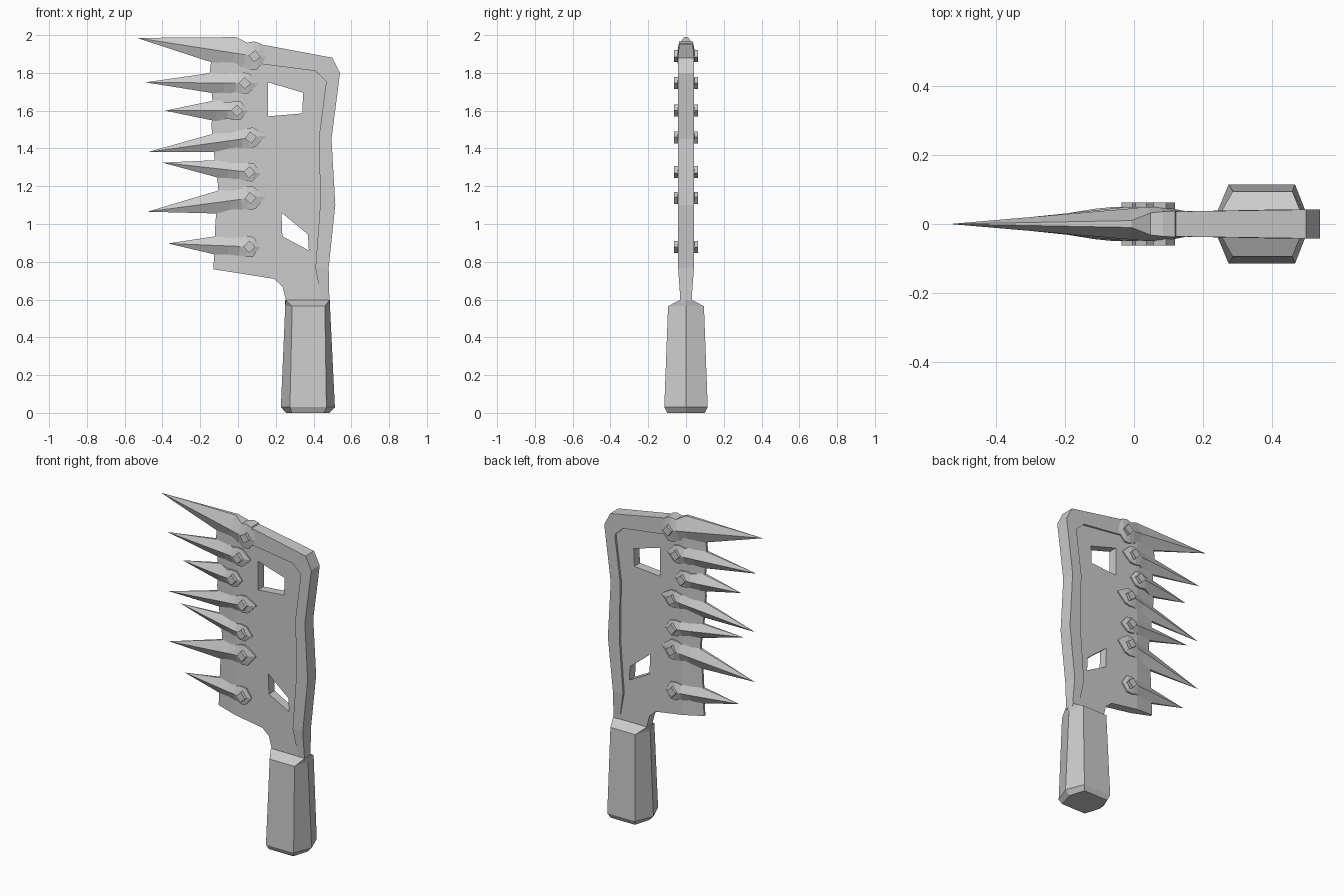
import bpy, bmesh
from mathutils import Vector

if "Cube" in bpy.data.objects:
    bpy.data.objects.remove(bpy.data.objects["Cube"])


def finish(bm, name):
    bmesh.ops.remove_doubles(bm, verts=bm.verts[:], dist=1e-5)
    bmesh.ops.recalc_face_normals(bm, faces=bm.faces[:])
    me = bpy.data.meshes.new(name)
    bm.to_mesh(me)
    bm.free()
    ob = bpy.data.objects.new(name, me)
    bpy.context.collection.objects.link(ob)
    return ob


def loft(name, rings):
    """Skin a list of equal-length point rings and cap both ends."""
    bm = bmesh.new()
    vs = [[bm.verts.new(p) for p in r] for r in rings]
    n = len(vs[0])
    for a, b in zip(vs, vs[1:]):
        for i in range(n):
            j = (i + 1) % n
            bm.faces.new((a[i], a[j], b[j], b[i]))
    bm.faces.new(vs[0])
    bm.faces.new(vs[-1])
    return finish(bm, name)


def plate(name, loops, half):
    """Flat sheet in xz from an outline plus hole loops, given thickness in y."""
    bm = bmesh.new()
    edges = []
    for lp in loops:
        v = [bm.verts.new((x, -half, z)) for x, z in lp]
        edges += [bm.edges.new((v[i], v[(i + 1) % len(v)])) for i in range(len(v))]
    bmesh.ops.triangle_fill(bm, edges=edges, use_beauty=True, normal=(0, -1, 0))
    ext = bmesh.ops.extrude_face_region(bm, geom=bm.faces[:], use_keep_orig=True)
    for v in ext["geom"]:
        if isinstance(v, bmesh.types.BMVert):
            v.co.y = half
    return finish(bm, name)


def strip_ring(a, ya, b, yb):
    return [(a[0], -ya, a[1]), (b[0], -yb, b[1]), (b[0], yb, b[1]), (a[0], ya, a[1])]


# blade body with two window holes
T = 0.028
plate("blade_body", [
    [(0, .74), (.19, .71), (.235, .67), (.257, .585), (.47, .585), (.46, .77),
     (.48, 1.1), (.47, 1.45), (.5, 1.8), (.46, 1.85), (.1, 1.92), (0, 1.93)],
    [(.16, 1.75), (.345, 1.695), (.34, 1.585), (.16, 1.57)],
    [(.23, 1.06), (.37, .945), (.375, .86), (.235, .935)]], T)

# sharpened cutting edge, tapering away from the body
edge = [(-.13, .76, .74), (-.12, 1.0, 1.0), (-.105, 1.2, 1.2), (-.125, 1.35, 1.35),
        (-.14, 1.51, 1.51), (-.135, 1.65, 1.65), (-.15, 1.8, 1.8), (-.14, 1.88, 1.93)]
loft("cutting_edge", [strip_ring((x, z), .007, (0, zi), T) for x, z, zi in edge])

# raised spine along the back and top
spine = [((.435, .585), (.485, .585), .03), ((.435, .63), (.483, .63), .032),
         ((.41, .77), (.48, .77), .042), ((.435, 1.1), (.515, 1.1), .042),
         ((.43, 1.47), (.495, 1.45), .042), ((.467, 1.755), (.54, 1.8), .042),
         ((.41, 1.81), (.5, 1.88), .042), ((.1, 1.85), (.1, 1.955), .036)]
loft("spine", [strip_ring(a, y, b, y) for a, b, y in spine])

# six-sided handle: z, outer left/right, flat left/right, half depth
handle = [(0, .255, .485, .285, .455, .1), (.03, .227, .513, .275, .468, .115),
          (.565, .25, .487, .287, .46, .095), (.597, .25, .487, .252, .485, .033)]
loft("handle", [[(l, 0, z), (fl, -y, z), (fr, -y, z), (r, 0, z), (fr, y, z), (fl, y, z)]
                for z, l, r, fl, fr, y in handle])

# spikes with ridged heads, each held by a diamond bolt: tip, tail, bolt offset, half width
spikes = [((-.535, 1.985), (.155, 1.878), .068, .085), ((-.49, 1.75), (.108, 1.745), .072, .063),
          ((-.385, 1.6), (.05, 1.6), .055, .056), ((-.48, 1.38), (.147, 1.468), .08, .06),
          ((-.4, 1.325), (.12, 1.268), .06, .055), ((-.48, 1.065), (.145, 1.148), .08, .07),
          ((-.37, .897), (.115, .877), .055, .062)]
for i, (tip, tail, off, w) in enumerate(spikes, 1):
    a, b = Vector((tail[0], 0, tail[1])), Vector((tip[0], 0, tip[1]))
    length = (b - a).length
    d = (b - a) / length
    up = Vector((-d.z, 0, d.x))
    Y = Vector((0, 1, 0))
    rings = []
    # distance, half width, edge depth, ridge depth
    for t, h, e, r in [(0, .004, .034, .036), (off - .02, w * .85, .038, .046),
                       (off + .015, w * .9, .036, .05), (off + .05, w * .75, .032, .05),
                       (off + .11, w, .01, .044), (length, 0, 0, 0)]:
        c = a + d * t
        rings.append([c + up * h - Y * e, c - Y * r, c - up * h - Y * e,
                      c - up * h + Y * e, c + Y * r, c + up * h + Y * e])
    loft(f"spike_{i}", rings)
    c = a + d * off
    k = .032
    loft(f"bolt_{i}", [[c + v * s + Y * y for v, s in ((d, k), (up, k), (d, -k), (up, -k))]
                       for y in (-.063, .063)])
